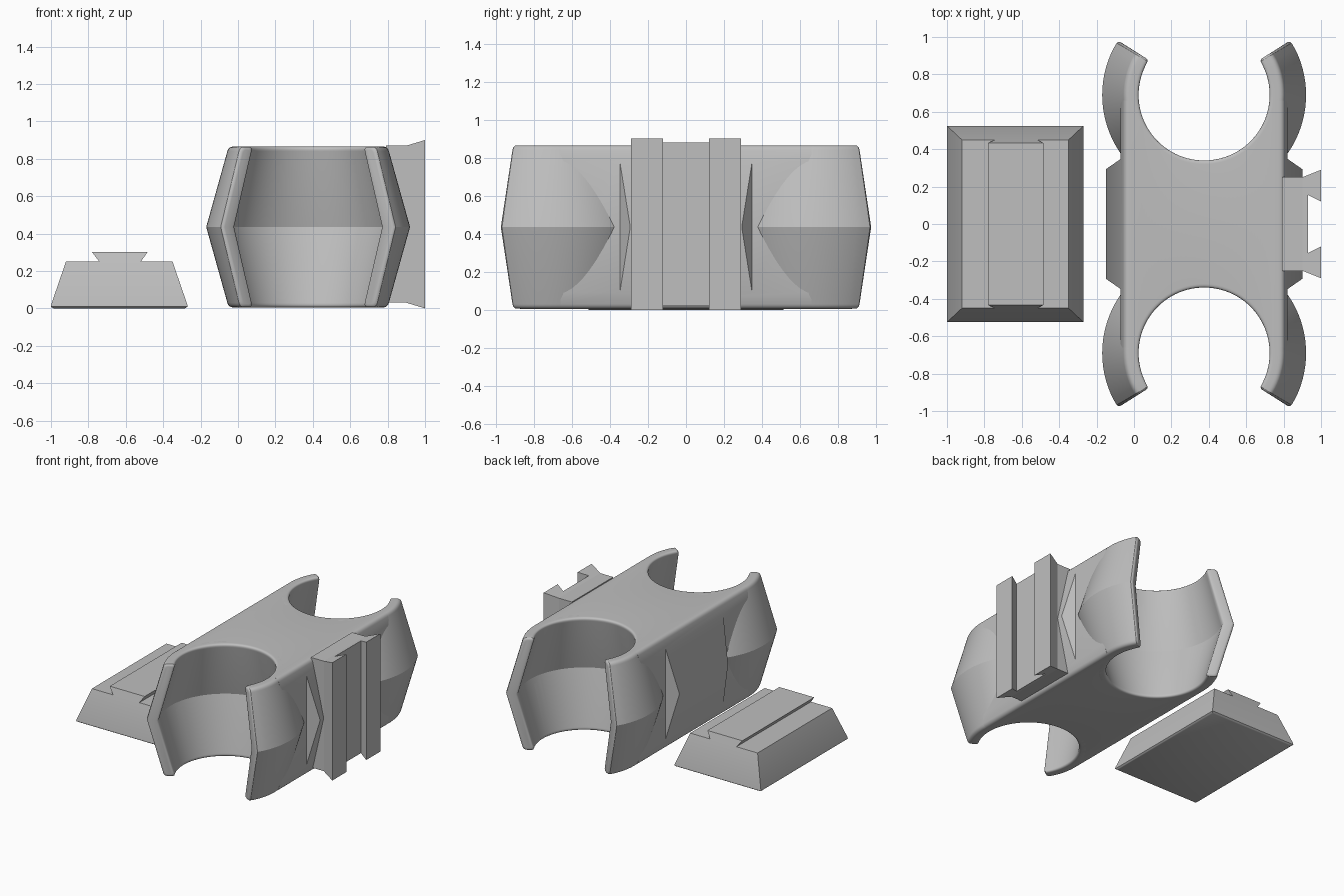
import bpy, bmesh, math
from mathutils import Vector

if "Cube" in bpy.data.objects:
    bpy.data.objects.remove(bpy.data.objects["Cube"])

grey = bpy.data.materials.new("plain_grey")
grey.diffuse_color = (0.52, 0.52, 0.52, 1)
grey.use_nodes = True
grey.node_tree.nodes["Principled BSDF"].inputs["Base Color"].default_value = grey.diffuse_color

CX, CY, CZ, H = 0.375, 0.69, 0.435, 0.43   # clip centre, ring offset, mid height, half height


def finish(name, bm):
    bmesh.ops.recalc_face_normals(bm, faces=bm.faces)
    me = bpy.data.meshes.new(name)
    bm.to_mesh(me)
    bm.free()
    me.materials.append(grey)
    ob = bpy.data.objects.new(name, me)
    bpy.context.collection.objects.link(ob)
    return ob


def loft(name, sections, closed=False):
    """Skin a list of equal-length point loops; cap the ends unless closed."""
    bm = bmesh.new()
    rings = [[bm.verts.new(p) for p in s] for s in sections]
    n = len(rings[0])
    pairs = list(zip(rings, rings[1:])) + ([(rings[-1], rings[0])] if closed else [])
    for a, b in pairs:
        for i in range(n):
            j = (i + 1) % n
            bm.faces.new((a[i], a[j], b[j], b[i]))
    if not closed:
        bm.faces.new(rings[0][::-1])
        bm.faces.new(rings[-1])
    return finish(name, bm)


def fillet(p0, p1, p2, r, n=6):
    """Rounded corner at p1, running from p0 towards p2."""
    p0, p1, p2 = Vector(p0), Vector(p1), Vector(p2)
    a, b = p1 + (p0 - p1).normalized() * r, p1 + (p2 - p1).normalized() * r
    return [tuple(a * (1 - t) ** 2 + p1 * 2 * t * (1 - t) + b * t * t)
            for t in (i / n for i in range(n + 1))]


def smooth(ob):
    bpy.ops.object.select_all(action='DESELECT')
    ob.select_set(True)
    bpy.context.view_layer.objects.active = ob
    bpy.ops.object.shade_smooth_by_angle(angle=math.radians(28))


def boolean(ob, tool, op):
    m = ob.modifiers.new("cut", 'BOOLEAN')
    m.operation, m.object, m.solver = op, tool, 'EXACT'
    bpy.context.view_layer.objects.active = ob
    bpy.ops.object.modifier_apply(modifier=m.name)
    bpy.data.objects.remove(tool)


# rounded rim corners shared by body and arms (radius, height)
R_IN, R_OUT, M_IN, M_OUT = 0.345, 0.425, 0.46, 0.545
inner_rim = fillet((M_IN, 0), (R_IN, H), (R_OUT, H), 0.026)
outer_rim = fillet((R_IN, H), (R_OUT, H), (M_OUT, 0), 0.026)

# central body: long block with rounded top and bottom edges
half = outer_rim + [(0.446, 0.345)]
quarter = half + [(x, -z) for x, z in reversed(half)]
outline = quarter + [(-x, z) for x, z in reversed(quarter)]
body = loft("clip_body", [[(CX + x, y, CZ + z) for x, z in outline] for y in (-0.66, 0.66)])

# faceted bulge across the middle of the body
bm = bmesh.new()
for sx in (-1, 1):
    for sy in (-1, 1):
        bm.verts.new((CX + sx * 0.525, sy * 0.293, CZ))
        for sz in (-1, 1):
            bm.verts.new((CX + sx * 0.446, sy * 0.348, CZ + sz * 0.345))
        bm.verts.new((CX + sx * 0.446, sy * 0.345, CZ))
bmesh.ops.convex_hull(bm, input=bm.verts)
boolean(body, finish("bulge", bm), 'UNION')

# double-cone holes with flared rims
top = inner_rim + [(inner_rim[-1][0], H + 0.05)]
hole = [(r, -z) for r, z in reversed(top)] + [(M_IN, 0)] + top
for sy in (-1, 1):
    bm = bmesh.new()
    N = 96
    rings = [[bm.verts.new((CX + r * math.cos(2 * math.pi * k / N),
                            sy * CY + r * math.sin(2 * math.pi * k / N), CZ + z))
              for k in range(N)] for r, z in hole]
    for a, b in zip(rings, rings[1:]):
        for k in range(N):
            j = (k + 1) % N
            bm.faces.new((a[k], a[j], b[j], b[k]))
    bm.faces.new(rings[0][::-1])
    bm.faces.new(rings[-1])
    boolean(body, finish("hole_cutter", bm), 'DIFFERENCE')
smooth(body)

# four curved arms with chevron cross-section and rounded tips
upper = [(M_IN, 0)] + inner_rim + outer_rim + [(M_OUT, 0)]
section = upper + [(r, -z) for r, z in reversed(upper[1:-1])]
TIP = 32.3
steps = [(-56.25 + 3.75 * i, 0) for i in range(23)]
steps += [(TIP - 2.6 * (1 - math.sin(t)), 0.018 * (1 - math.cos(t)))
          for t in (math.radians(22.5 * i) for i in range(1, 5))]
for sx, side in ((-1, "left"), (1, "right")):
    for sy, end in ((-1, "front"), (1, "back")):
        loops = []
        for deg, inset in steps:
            a = math.radians(deg)
            loop = []
            for r, z in section:
                mid = 0.5025 - 0.1175 * abs(z) / H
                r = mid + (r - mid) * (1 - inset / 0.042)
                z *= 1 - inset / H
                loop.append((CX + sx * r * math.cos(a), sy * (CY + r * math.sin(a)), CZ + z))
            loops.append(loop)
        smooth(loft(f"{end}_{side}_arm", loops))

# dovetail socket on the right side: mounting plate and flared grooved jaw
plate = [(0.79, -0.25), (0.9, -0.25), (0.9, 0.25), (0.79, 0.25)]
loft("socket_plate", [[(x, y, z) for x, y in plate] for z in (0.03, 0.87)])
edge = [(0.9, 0.25), (1.0, 0.29), (1.0, 0.12), (0.93, 0.155)]
jaw = edge + [(x, -y) for x, y in reversed(edge)]
loft("socket_jaw", [[(x, y, base + s * 0.3 * (x - 0.9)) for x, y in jaw]
                    for base, s in ((0.03, -1), (0.87, 1))])

# separate wedge block with softened base edge
BX = -0.635
levels = [(0, 0.35, 0.51), (0.003, 0.357, 0.517), (0.009, 0.363, 0.523),
          (0.02, 0.364, 0.524), (0.25, 0.285, 0.45)]
levels[2] = (0.009, 0.365, 0.525)
block = loft("wedge_block", [[(BX - w, -d, z), (BX + w, -d, z), (BX + w, d, z), (BX - w, d, z)]
                             for z, w, d in levels])
smooth(block)

# dovetail rail on the block
rail = [(-0.74, 0.248), (-0.52, 0.248), (-0.485, 0.30), (-0.78, 0.30)]
loft("dovetail_rail", [[(x, s * (0.45 - 0.32 * (z - 0.25)), z) for x, z in rail] for s in (-1, 1)])
